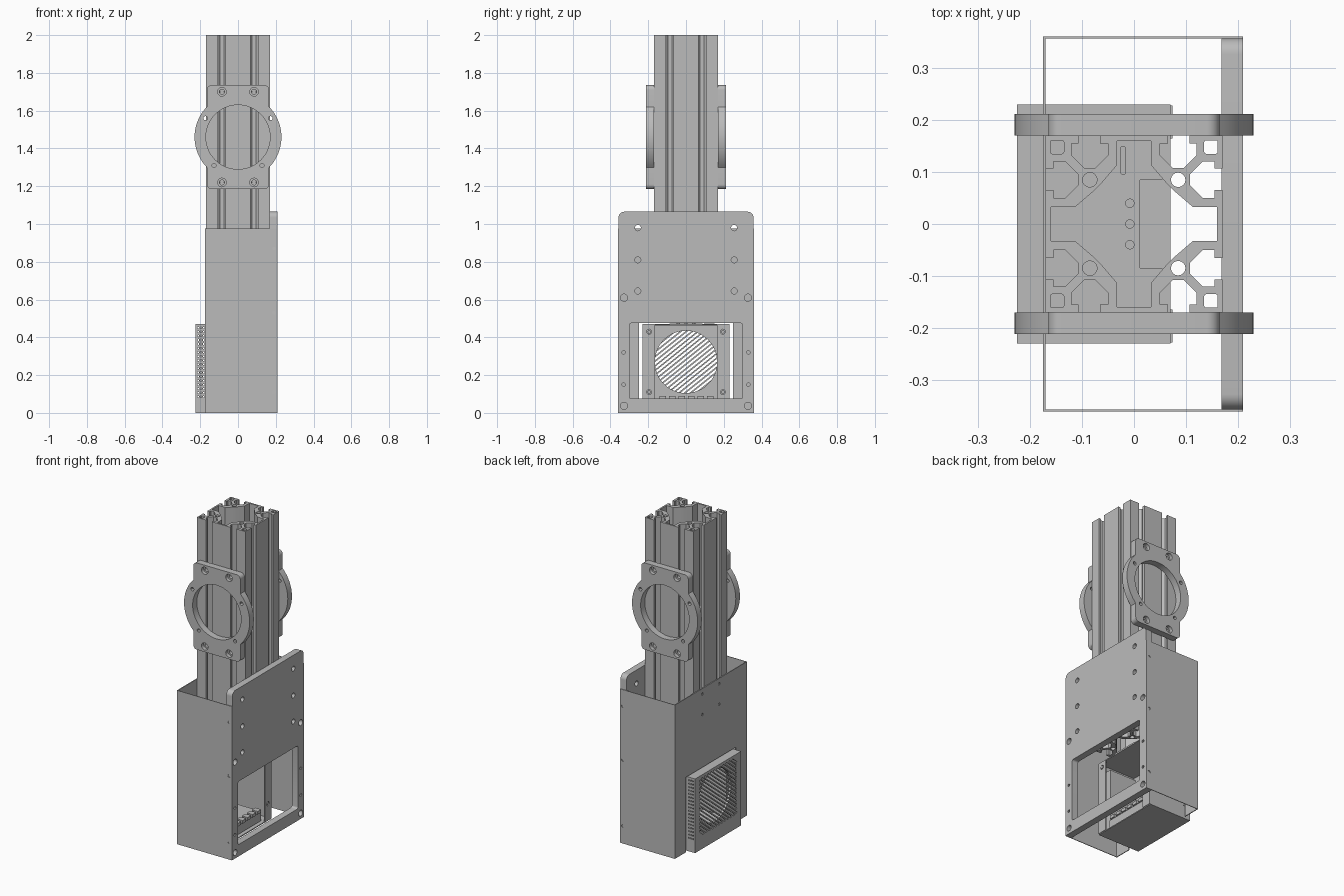
import bpy, bmesh
from math import sin, cos, pi, acos, hypot
from mathutils import Matrix, Vector

cube = bpy.data.objects.get("Cube")
if cube:
    bpy.data.objects.remove(cube, do_unlink=True)

grey = bpy.data.materials.new("plain_grey")
grey.use_nodes = True
COLOUR = (0.5, 0.5, 0.5, 1)
grey.diffuse_color = COLOUR
grey.node_tree.nodes["Principled BSDF"].inputs["Base Color"].default_value = COLOUR
parts = []

# Plane axes: across, up, thickness direction
X, Y, Z = Vector((1, 0, 0)), Vector((0, 1, 0)), Vector((0, 0, 1))
PLANES = {"x": (Y, Z, X), "y": (X, Z, -Y), "z": (X, Y, Z)}


def arc(cx, cy, r, a0, a1, n=8):
    return [(cx + r * cos(a0 + (a1 - a0) * i / n), cy + r * sin(a0 + (a1 - a0) * i / n))
            for i in range(n + 1)]


def circle(cx, cy, r, n=16):
    return arc(cx, cy, r, 0, 2 * pi, n)[:-1]


def rect(x0, x1, y0, y1):
    return [(x0, y0), (x1, y0), (x1, y1), (x0, y1)]


def rounded(x0, x1, y0, y1, r, n=5):
    corners = [(x1 - r, y1 - r), (x0 + r, y1 - r), (x0 + r, y0 + r), (x1 - r, y0 + r)]
    return [p for i, (cx, cy) in enumerate(corners)
            for p in arc(cx, cy, r, i * pi / 2, (i + 1) * pi / 2, n)]


def plate(name, axis, lo, hi, outlines):
    """Extrude an outline with holes from lo to hi along the chosen axis."""
    curve = bpy.data.curves.new(name, "CURVE")
    curve.dimensions, curve.fill_mode = "2D", "BOTH"
    curve.extrude = (hi - lo) / 2
    for pts in outlines:
        s = curve.splines.new("POLY")
        s.points.add(len(pts) - 1)
        for p, (u, v) in zip(s.points, pts):
            p.co = (u, v, 0, 1)
        s.use_cyclic_u = True
    temp = bpy.data.objects.new(name + "_outline", curve)
    bpy.context.collection.objects.link(temp)
    bpy.context.view_layer.update()
    mesh = bpy.data.meshes.new_from_object(temp.evaluated_get(bpy.context.evaluated_depsgraph_get()))
    bpy.data.objects.remove(temp, do_unlink=True)
    u, v, w = PLANES[axis]
    place = Matrix((u, v, w)).transposed().to_4x4()
    place.translation = (Z if axis == "z" else X if axis == "x" else Y) * (lo + hi) / 2
    mesh.transform(place)
    bm = bmesh.new()
    bm.from_mesh(mesh)
    bmesh.ops.remove_doubles(bm, verts=bm.verts, dist=0.00005)
    bmesh.ops.recalc_face_normals(bm, faces=bm.faces)
    bm.to_mesh(mesh)
    bm.free()
    mesh.materials.clear()
    mesh.materials.append(grey)
    obj = bpy.data.objects.new(name, mesh)
    bpy.context.collection.objects.link(obj)
    parts.append(obj)


def block(name, x0, x1, y0, y1, z0, z1):
    plate(name, "z", z0, z1, [rect(x0, x1, y0, y1)])


def around(quadrant):
    """Repeat a quarter outline around the centre."""
    out = []
    for _ in range(4):
        out += quadrant
        quadrant = [(-y, x) for x, y in quadrant]
    return out


def both(points, r, n=16):
    return [circle(s * a, b, r, n) for a, b in points for s in (-1, 1)]


# Slotted column
slot = [(.17, .065), (.155, .065), (.155, .05), (.132, .05), (.108, .074), (.108, .096),
        (.132, .12), (.155, .12), (.155, .107), (.17, .107)]
core = [(.16, .033), (.113, .033), (.078, .063)]
flip = lambda pts: [(y, x) for x, y in reversed(pts)]
profile = [around(slot + [(.17, .17)] + flip(slot)), around(core + flip(core))]
for sx in (-1, 1):
    for sy in (-1, 1):
        profile.append(circle(sx * .085, sy * .085, .014))
        cx, cy = sx * .148, sy * .148
        profile.append(rounded(cx - .013, cx + .013, cy - .013, cy + .013, .004, 3))
plate("slotted_column", "z", .5, 2, profile)

# Ring flanges with counterbored bolt holes
ZC, R, W = 1.46, .23, .165
a = acos(W / R)
ring = (arc(0, ZC, R, -a, a, 20) + arc(W - .025, ZC + .25, .025, 0, pi / 2)
        + arc(.025 - W, ZC + .25, .025, pi / 2, pi) + arc(0, ZC, R, pi - a, pi + a, 20)
        + arc(.025 - W, ZC - .25, .025, pi, 1.5 * pi) + arc(W - .025, ZC - .25, .025, 1.5 * pi, 2 * pi))
small = both([(.172, 1.56), (.127, 1.31)], .011, 12)
bolts = [(.085, 1.70), (.085, 1.22)]
for side, s in (("front", -1), ("back", 1)):
    for layer, d0, d1, r in (("base", .17, .19, .013), ("face", .19, .212, .023)):
        lo, hi = sorted((s * d0, s * d1))
        plate(f"{side}_ring_{layer}", "y", lo, hi,
              [ring, circle(0, ZC, .17, 48)] + small + both(bolts, r))

# Thick mounting plate with a window
outer = ([(-.357, 0), (.357, 0)] + arc(.327, 1.035, .03, 0, pi / 2)
         + arc(-.327, 1.035, .03, pi / 2, pi))
plate("mounting_plate", "x", .168, .21,
      [outer, rounded(-.3, .3, .075, .475, .012)]
      + both([(.255, .98), (.255, .81), (.255, .645)], .016)
      + both([(.328, .61), (.328, .037)], .019) + both([(.33, .32), (.33, .15)], .009, 10))

# Thin sheet cover, notched for the supply box
notch = [(-.361, 0), (-.25, 0), (-.25, .475), (.25, .475), (.25, 0), (.361, 0), (.361, .975), (-.361, .975)]
plate("cover_back_wall", "x", -.175, -.17, [notch] + both([(.085, .94), (.085, .81)], .008, 12))
for side, lo in (("front", -.361), ("rear", .357)):
    plate(f"cover_{side}_wall", "y", lo, lo + .004,
          [rect(-.175, .21, 0, .975)] + [circle(.19, z, .009, 12) for z in (.11, .53, .87)])

# Supply box shell
grille = [rect(-.23, .23, 0, .47)]
SLOPE, HALF = .8, .0058
n = hypot(1, SLOPE)
dx, dz = -SLOPE / n * HALF, HALF / n
for i in range(-15, 16):
    c = .27 + i * .0245
    y0, y1 = max(-.185, (.09 - c) / SLOPE), min(.185, (.45 - c) / SLOPE)
    if y1 - y0 > .03:
        z0, z1 = c + SLOPE * y0, c + SLOPE * y1
        grille.append([(y0 + dx, z0 + dz), (y0 - dx, z0 - dz), (y1 - dx, z1 - dz), (y1 + dx, z1 + dz)])
plate("supply_grille", "x", -.225, -.219, grille)
vents = [circle(-.21 + .014 * i, .085 + .0215 * j, .005, 6) for i in range(3) for j in range(18)]
for side, lo in (("front", -.23), ("rear", .224)):
    plate(f"supply_{side}_wall", "y", lo, lo + .006, [rect(-.225, .07, 0, .47)] + vents)
block("supply_floor", -.225, .07, -.225, .225, 0, .006)
block("supply_top", -.225, .07, -.225, .225, .464, .47)

# Fan frame, edge flanges and inner parts
plate("fan_frame", "x", -.2, -.185, [rect(-.222, .222, .008, .462), circle(0, .27, .165, 48)])
for side, s in (("front", -1), ("rear", 1)):
    y0, y1 = sorted((s * .165, s * .228))
    plate(f"{side}_flange", "x", .066, .074,
          [rect(y0, y1, .005, .465)] + [circle(s * .195, z, .013) for z in (.11, .43)])
    plate(f"{side}_flange_screws", "x", .068, .076, [circle(s * .195, z, .009) for z in (.11, .43)])
block("circuit_block", -.16, .03, -.215, -.175, .03, .42)
block("lower_rail", -.16, .05, -.16, .16, .01, .07)
for i in range(6):
    y = -.14 + i * .05
    block(f"terminal_{i + 1}", .02, .06, y, y + .035, .07, .09)

# Top details of the supply box
plate("top_label", "z", .47, .474, [rounded(.01, .07, -.087, .087, .005)])
plate("top_slot_cover", "z", .47, .474, [rounded(-.026, -.016, .095, .15, .004)])
plate("top_buttons", "z", .47, .476, [circle(-.008, y, .009) for y in (-.04, 0, .04)])

# Smooth shading with sharp edges kept
bpy.ops.object.select_all(action="DESELECT")
for obj in parts:
    obj.select_set(True)
bpy.context.view_layer.objects.active = parts[0]
bpy.ops.object.shade_smooth_by_angle()
